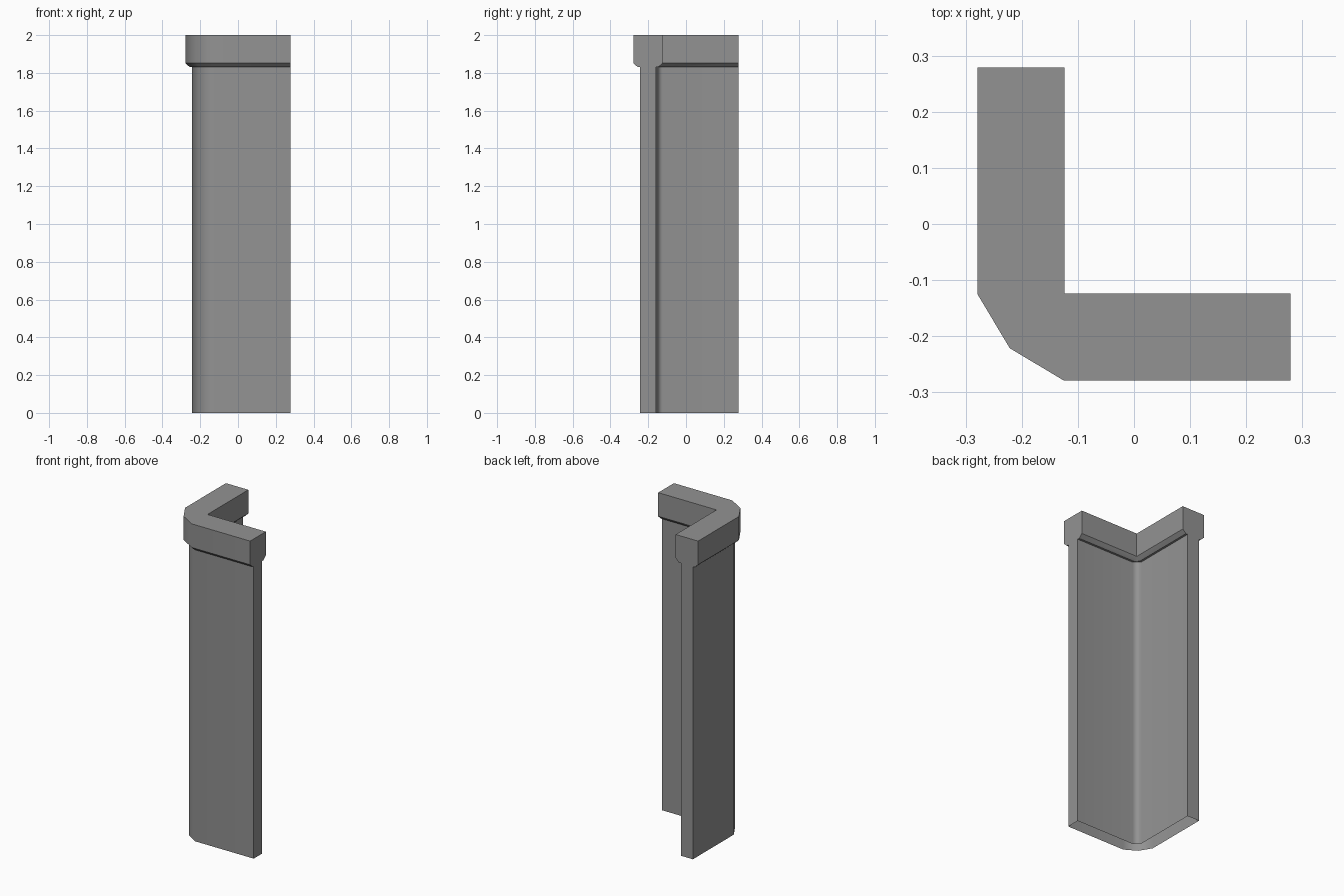
import bpy, bmesh, math

if "Cube" in bpy.data.objects:
    bpy.data.objects.remove(bpy.data.objects["Cube"])

END = 0.279      # where both legs of the L stop
BEND = -0.125    # where the outer corner starts to turn

dark = bpy.data.materials.new("dark_grey")
dark.diffuse_color = (0.29, 0.29, 0.29, 1)
dark.use_nodes = True
dark.node_tree.nodes["Principled BSDF"].inputs["Base Color"].default_value = dark.diffuse_color


def outline(outer, inner, chamfer):
    """L-shaped section with a faceted outer corner and chamfered inner corner."""
    mid = outer - 0.374 * (outer + BEND)
    return [(-outer, END), (-outer, BEND), (-mid, -mid), (BEND, -outer), (END, -outer),
            (END, -inner), (chamfer - inner, -inner), (-inner, chamfer - inner), (-inner, END)]


def loft(name, rings, smooth_angle, close_top=False):
    bm = bmesh.new()
    loops = [[bm.verts.new((x, y, z)) for x, y in outline(o, i, c)] for z, o, i, c in rings]
    for a, b in zip(loops, loops[1:]):
        for k in range(len(a)):
            j = (k + 1) % len(a)
            bm.faces.new((a[k], a[j], b[j], b[k]))
    if close_top:
        bm.faces.new(loops[-1])
    bmesh.ops.remove_doubles(bm, verts=bm.verts, dist=1e-5)
    mesh = bpy.data.meshes.new(name)
    bm.to_mesh(mesh)
    bm.free()
    mesh.materials.append(dark)
    obj = bpy.data.objects.new(name, mesh)
    bpy.context.collection.objects.link(obj)
    bpy.ops.object.select_all(action='DESELECT')
    obj.select_set(True)
    bpy.context.view_layer.objects.active = obj
    bpy.ops.object.shade_smooth_by_angle(angle=math.radians(smooth_angle))
    # Large faces stay flat; shading blends only across the narrow corner facets
    weighted = obj.modifiers.new("weighted_normals", 'WEIGHTED_NORMAL')
    weighted.keep_sharp = True
    return obj


# Tall corner wall, open underneath
loft("corner_wall", [(0, 0.243, 0.16, 0.036), (1.83, 0.243, 0.16, 0.036)], 50)

# Overhanging cap with a bevelled lower edge
loft("wall_cap", [(1.83, 0.243, 0.16, 0.036), (1.83, 0.255, 0.147, 0.022),
                  (1.852, 0.279, 0.124, 0), (2, 0.279, 0.124, 0)], 35, close_top=True)
